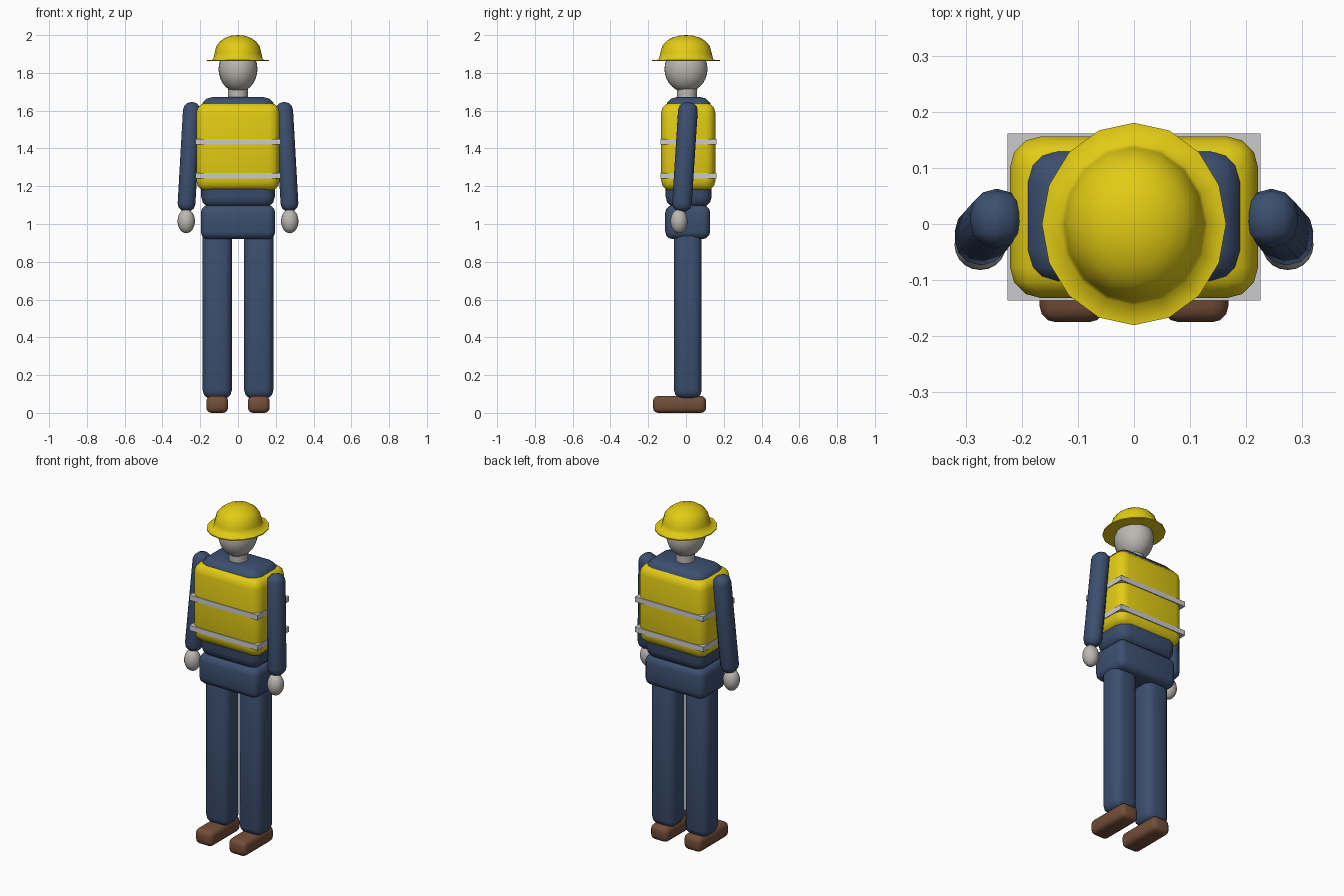
import bpy, bmesh, math
from mathutils import Vector

if "Cube" in bpy.data.objects:
    bpy.data.objects.remove(bpy.data.objects["Cube"])


def material(name, rgb):
    m = bpy.data.materials.new(name)
    m.diffuse_color = (*rgb, 1)
    m.use_nodes = True
    m.node_tree.nodes["Principled BSDF"].inputs["Base Color"].default_value = m.diffuse_color
    return m


NAVY = material("navy cloth", (0.045, 0.078, 0.16))
YELLOW = material("safety yellow", (0.76, 0.60, 0.007))
SKIN = material("pale grey skin", (0.50, 0.48, 0.45))
TAPE = material("reflective grey", (0.60, 0.60, 0.62))
LEATHER = material("brown leather", (0.17, 0.075, 0.04))


def finish(bm, name, mat, smooth=60):
    bmesh.ops.recalc_face_normals(bm, faces=bm.faces)
    me = bpy.data.meshes.new(name)
    bm.to_mesh(me)
    bm.free()
    ob = bpy.data.objects.new(name, me)
    bpy.context.collection.objects.link(ob)
    me.materials.append(mat)
    bpy.ops.object.select_all(action='DESELECT')
    ob.select_set(True)
    bpy.context.view_layer.objects.active = ob
    if smooth:
        bpy.ops.object.shade_smooth_by_angle(angle=math.radians(smooth))
    return ob


def box(name, mat, lo, hi, bevel=0.0, segments=3):
    """Box between two corners with rounded edges."""
    lo, hi = Vector(lo), Vector(hi)
    bm = bmesh.new()
    bmesh.ops.create_cube(bm, size=1)
    bmesh.ops.scale(bm, vec=hi - lo, verts=bm.verts)
    if bevel:
        bmesh.ops.bevel(bm, geom=bm.edges[:], offset=bevel, segments=segments,
                        profile=0.5, affect='EDGES')
    ob = finish(bm, name, mat, 60 if bevel else 0)
    ob.location = (lo + hi) / 2
    return ob


def ball(name, mat, centre, radii):
    bm = bmesh.new()
    bmesh.ops.create_uvsphere(bm, u_segments=20, v_segments=14, radius=1)
    bmesh.ops.scale(bm, vec=radii, verts=bm.verts)
    ob = finish(bm, name, mat)
    ob.location = centre
    return ob


def lathe(name, mat, profile, sides, stretch_y=1.0, smooth=60):
    """Revolve (radius, z) points around the z axis."""
    bm = bmesh.new()
    vs = [bm.verts.new((r, 0, z)) for r, z in profile]
    edges = [bm.edges.new(p) for p in zip(vs, vs[1:])]
    bmesh.ops.spin(bm, geom=vs + edges, cent=(0, 0, 0), axis=(0, 0, 1),
                   angle=2 * math.pi, steps=sides, use_duplicate=False)
    bmesh.ops.remove_doubles(bm, verts=bm.verts, dist=1e-4)
    bmesh.ops.scale(bm, vec=(1, stretch_y, 1), verts=bm.verts)
    return finish(bm, name, mat, smooth)


# Body and vest
box("hips", NAVY, (-0.197, -0.11, 0.92), (0.197, 0.128, 1.10), 0.04)
box("torso", NAVY, (-0.195, -0.108, 1.085), (0.195, 0.136, 1.672), 0.06)
box("vest", YELLOW, (-0.221, -0.132, 1.175), (0.221, 0.156, 1.642), 0.055)
for label, z in (("upper", 1.435), ("lower", 1.255)):
    box(label + "_reflective_band", TAPE, (-0.225, -0.136, z - 0.015), (0.225, 0.161, z + 0.015))

# Limbs, built once per side
for side, s in (("left", 1), ("right", -1)):
    cx = 0.11 * s
    box(side + "_leg", NAVY, (cx - 0.077, -0.063, 0.075), (cx + 0.077, 0.083, 1.0), 0.045)
    box(side + "_shoe", LEATHER, (cx - 0.058, -0.175, 0), (cx + 0.058, 0.107, 0.09), 0.028)
    top, low = Vector((0.242 * s, 0.013, 1.645)), Vector((0.275 * s, -0.024, 1.065))
    length = (top - low).length
    arm = box(side + "_arm", NAVY, (-0.047, -0.052, -length / 2),
              (0.047, 0.052, length / 2), 0.044)
    # Lean the sleeve outward and forward
    d = top - low
    arm.rotation_euler = (math.atan2(-d.y, d.z), math.atan2(d.x, d.z), 0)
    arm.location = (top + low) / 2
    ball(side + "_hand", SKIN, (0.274 * s, -0.037, 1.015), (0.046, 0.045, 0.064))

# Neck, head and hard hat
neck = lathe("neck", SKIN, [(0, 1.64), (0.052, 1.64), (0.052, 1.75), (0, 1.75)], 16)
neck.location.y = 0.005
ball("head", SKIN, (0, 0, 1.82), (0.103, 0.114, 0.122))
lathe("hard_hat", YELLOW,
      [(0, 1.862), (0.164, 1.862), (0.164, 1.868), (0.131, 1.87), (0.124, 1.905),
       (0.114, 1.943), (0.095, 1.967), (0.07, 1.985), (0.035, 1.997), (0, 2.0)],
      16, 1.1, 80)
